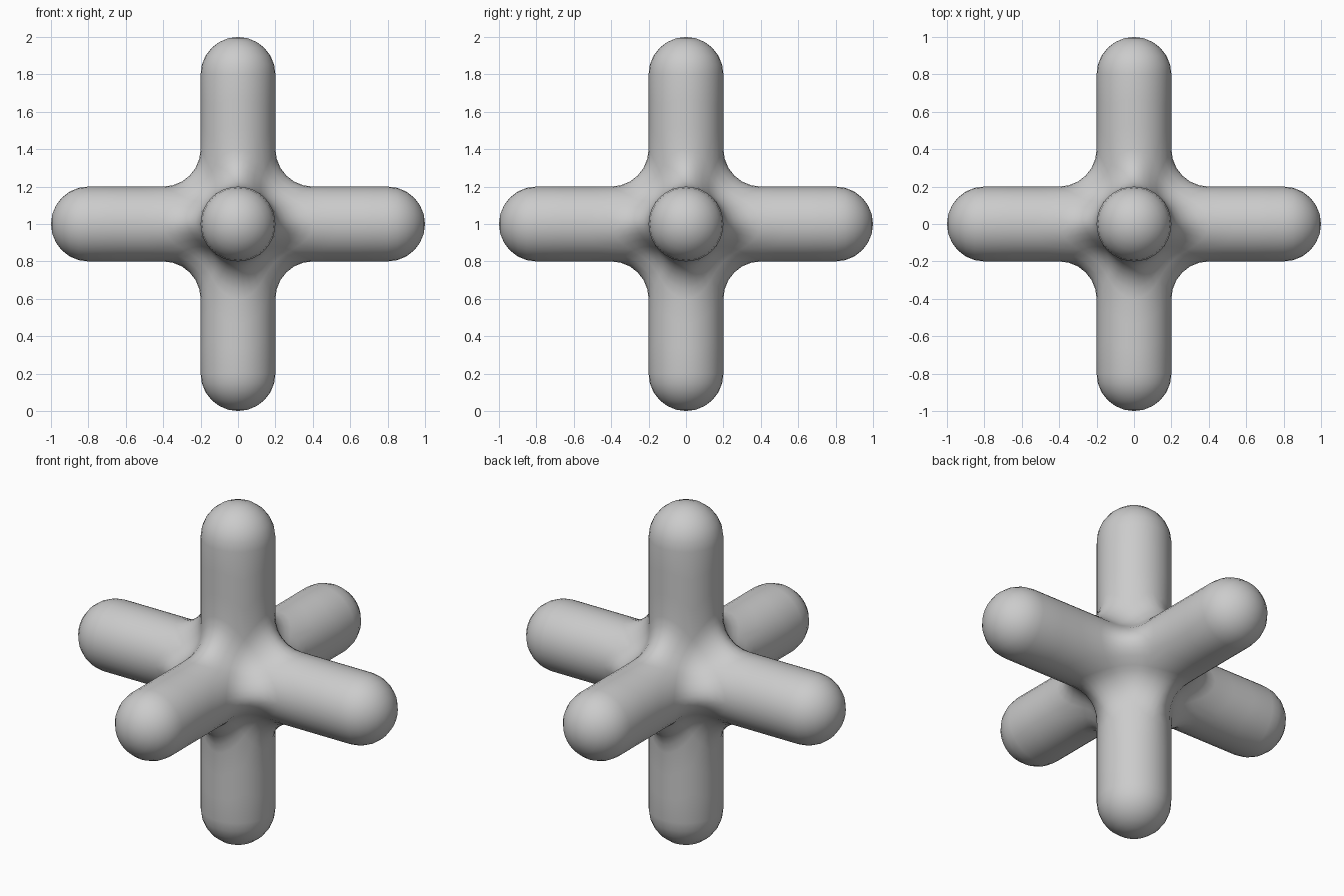
import bpy, bmesh
from math import sin, cos, pi, acos
from itertools import product
from mathutils import Vector

if "Cube" in bpy.data.objects:
    bpy.data.objects.remove(bpy.data.objects["Cube"])

R = 0.2          # arm radius, also the fillet radius
N, M, K = 8, 6, 6  # sides per quarter turn, fillet steps, cap steps

bm = bmesh.new()
verts = {}


def vert(p):
    key = tuple(round(c, 4) + 0.0 for c in p)
    if key not in verts:
        verts[key] = bm.verts.new((p[0], p[1], p[2] + 1))
    return verts[key]


def face(points):
    # repeat each octant face for three axes and eight mirrored octants
    for turn in range(3):
        for s in product((1, -1), repeat=3):
            vs = []
            for p in points:
                q = [p[(i - turn) % 3] * s[i] for i in range(3)]
                v = vert(q)
                if v not in vs:
                    vs.append(v)
            if len(vs) > 2 and not bm.faces.get(vs):
                bm.faces.new(vs)


def grid(rows):
    for a, b in zip(rows, rows[1:]):
        for i in range(len(a) - 1):
            face((a[i], a[i + 1], b[i + 1], b[i]))


def blend(dirs, weights):
    # spherical interpolation between unit directions
    ang = acos(max(-1, min(1, dirs[0].dot(dirs[1]))))
    return sum((d * sin(w * ang) for d, w in zip(dirs, weights)), Vector()).normalized()


# arm with rounded end
rows = []
for j in range(N + 1):
    f = j / N * pi / 2
    c, s = cos(f), sin(f)
    start = 2 * R * max(c, s)
    row = [Vector((start + (0.8 - start) * k / 3, R * c, R * s)) for k in range(3)]
    for k in range(K + 1):
        t = k / K * pi / 2
        row.append(Vector((0.8 + R * sin(t), R * c * cos(t), R * s * cos(t))))
    rows.append(row)
grid(rows)

# fillet between two neighbouring arms
rows = []
for j in range(N // 2 + 1):
    f = j / N * pi / 2
    c, s = cos(f), sin(f)
    centre = Vector((c, c, s)) * 2 * R
    ends = (Vector((0, -c, -s)), Vector((-c, 0, -s)))
    rows.append([centre + R * blend(ends, (1 - k / M, k / M)) for k in range(M + 1)])
grid(rows)

# concave spherical patch where three arms meet
h = 0.5 ** 0.5
corners = [Vector((0, -h, -h)), Vector((-h, 0, -h)), Vector((-h, -h, 0))]


def patch(i, j):
    w = (i / M, j / M, (M - i - j) / M)
    return Vector((h, h, h)) * 2 * R + R * blend(corners, w)


for i in range(M):
    for j in range(M - i):
        face((patch(i, j), patch(i + 1, j), patch(i, j + 1)))
        if i + j < M - 1:
            face((patch(i + 1, j), patch(i + 1, j + 1), patch(i, j + 1)))

bmesh.ops.remove_doubles(bm, verts=bm.verts, dist=0.0005)
bmesh.ops.recalc_face_normals(bm, faces=bm.faces)
for fc in bm.faces:
    fc.smooth = True
mesh = bpy.data.meshes.new("six_arm_cross")
bm.to_mesh(mesh)
bm.free()
bpy.context.collection.objects.link(bpy.data.objects.new("six_arm_cross", mesh))
